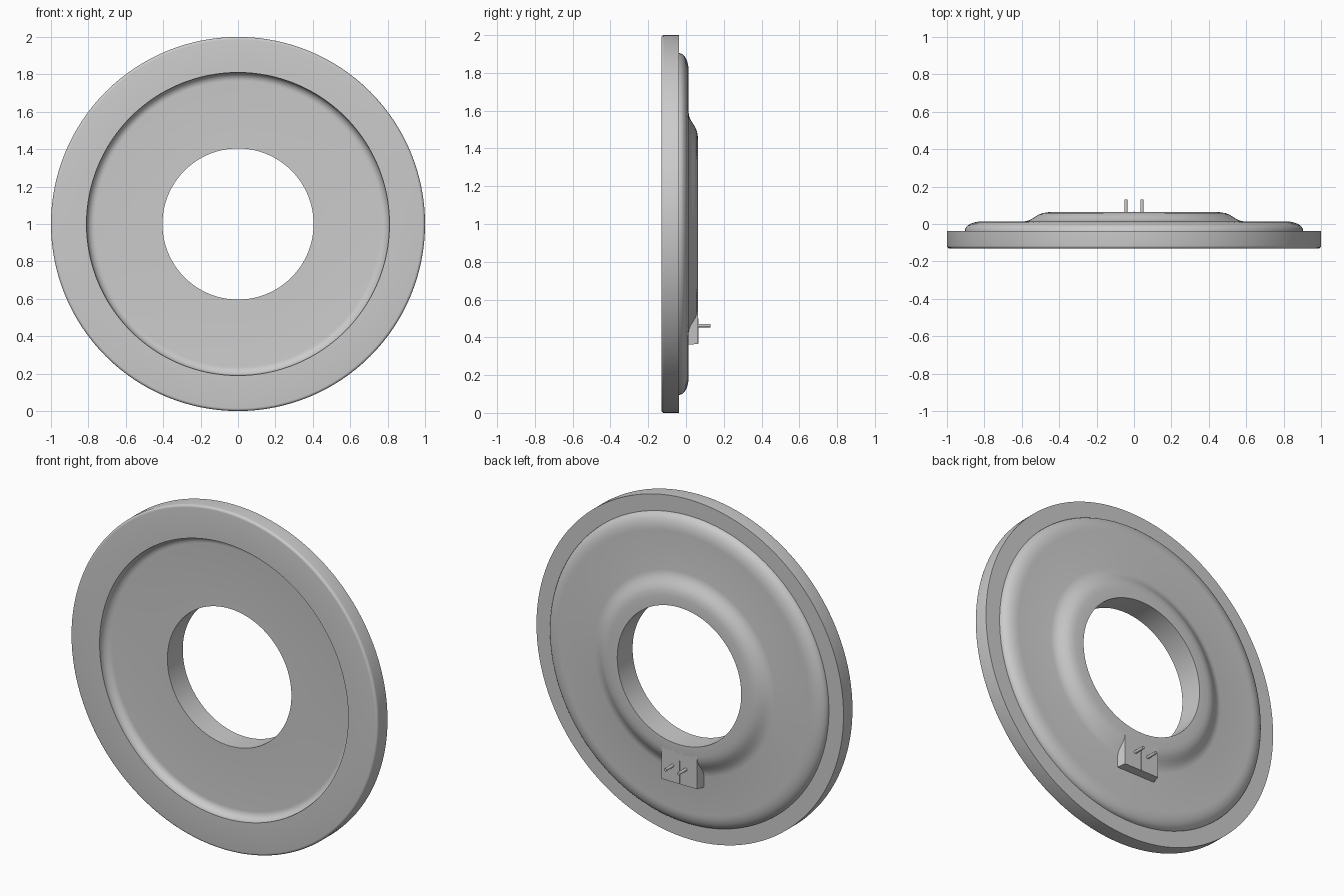
import bpy, bmesh, math
from mathutils import Vector, Matrix

if "Cube" in bpy.data.objects:
    bpy.data.objects.remove(bpy.data.objects["Cube"], do_unlink=True)

grey = bpy.data.materials.new("plain_grey")
grey.use_nodes = True
grey.diffuse_color = (0.6, 0.6, 0.6, 1)
grey.node_tree.nodes["Principled BSDF"].inputs["Base Color"].default_value = (0.6, 0.6, 0.6, 1)


def finish(bm, name, angle=35):
    bmesh.ops.recalc_face_normals(bm, faces=bm.faces)
    mesh = bpy.data.meshes.new(name)
    bm.to_mesh(mesh)
    bm.free()
    obj = bpy.data.objects.new(name, mesh)
    bpy.context.collection.objects.link(obj)
    mesh.materials.append(grey)
    bpy.ops.object.select_all(action='DESELECT')
    obj.select_set(True)
    bpy.context.view_layer.objects.active = obj
    bpy.ops.object.shade_smooth_by_angle(angle=math.radians(angle))
    return obj


def arc(cr, cy, rr, ry, start, end, steps=8):
    """Elliptical arc of (radius, y) points, angles in degrees."""
    angles = [math.radians(start + (end - start) * i / steps) for i in range(steps + 1)]
    return [(cr + rr * math.cos(a), cy + ry * math.sin(a)) for a in angles]


# Disc: one closed section turned about the y axis
FRONT, FLOOR, RIM, PLATE, BOSS = -0.131, -0.08, -0.037, 0.0135, 0.063
HOLE = 0.404
section = [(HOLE, FLOOR)]
section += arc(0.765, FLOOR - 0.045, 0.045, 0.045, 90, 0)      # recess fillet
section += [(0.81, FRONT)]
section += arc(0.985, FRONT + 0.015, 0.015, 0.015, -90, 0, 5)  # rounded front edge
section += [(1.0, RIM), (0.905, RIM)]
section += arc(0.815, RIM, 0.09, PLATE - RIM, 0, 90)[1:]       # rounded back shoulder
section += [(0.59, PLATE), (0.57, 0.017), (0.55, 0.025), (0.53, 0.038),
            (0.51, 0.050), (0.49, 0.058), (0.46, BOSS), (HOLE, BOSS)]

SIDES = 128
bm = bmesh.new()
rings = []
for i in range(SIDES):
    a = 2 * math.pi * i / SIDES
    rings.append([bm.verts.new((r * math.sin(a), y, 1 + r * math.cos(a))) for r, y in section])
n = len(section)
for i in range(SIDES):
    here, there = rings[i], rings[(i + 1) % SIDES]
    for j in range(n):
        k = (j + 1) % n
        bm.faces.new((here[j], here[k], there[k], there[j]))
finish(bm, "disc_body")


def tapered_block(name, half_top, half_base, z_top, z_base, z_end, y_base, y_top):
    """Block whose sides and lower end slope out towards the disc."""
    bm = bmesh.new()
    loops = []
    for half, z, y in ((half_base, z_base, y_base), (half_top, z_top, y_top)):
        loops.append([bm.verts.new(p) for p in
                      ((-half, y, z), (half, y, z), (half, y, z_end), (-half, y, z_end))])
    bm.faces.new(loops[0])
    bm.faces.new(loops[1])
    for i in range(4):
        k = (i + 1) % 4
        bm.faces.new((loops[0][i], loops[0][k], loops[1][k], loops[1][i]))
    return finish(bm, name, 20)


# Terminal tab under the boss, with a thin centre seam
tapered_block("terminal_tab", 0.115, 0.13, 0.365, 0.36, 0.56, 0.0, BOSS)
tapered_block("tab_seam", 0.004, 0.004, 0.368, 0.368, 0.5, BOSS - 0.01, BOSS + 0.004)

# Pair of pins pointing backward
for side, x in (("left", 0.043), ("right", -0.043)):
    bm = bmesh.new()
    turn = Matrix.Translation(Vector((x, 0.088, 0.462))) @ Matrix.Rotation(math.pi / 2, 4, 'X')
    bmesh.ops.create_cone(bm, cap_ends=True, segments=16, radius1=0.009, radius2=0.009,
                          depth=0.086, matrix=turn)
    finish(bm, side + "_pin")
